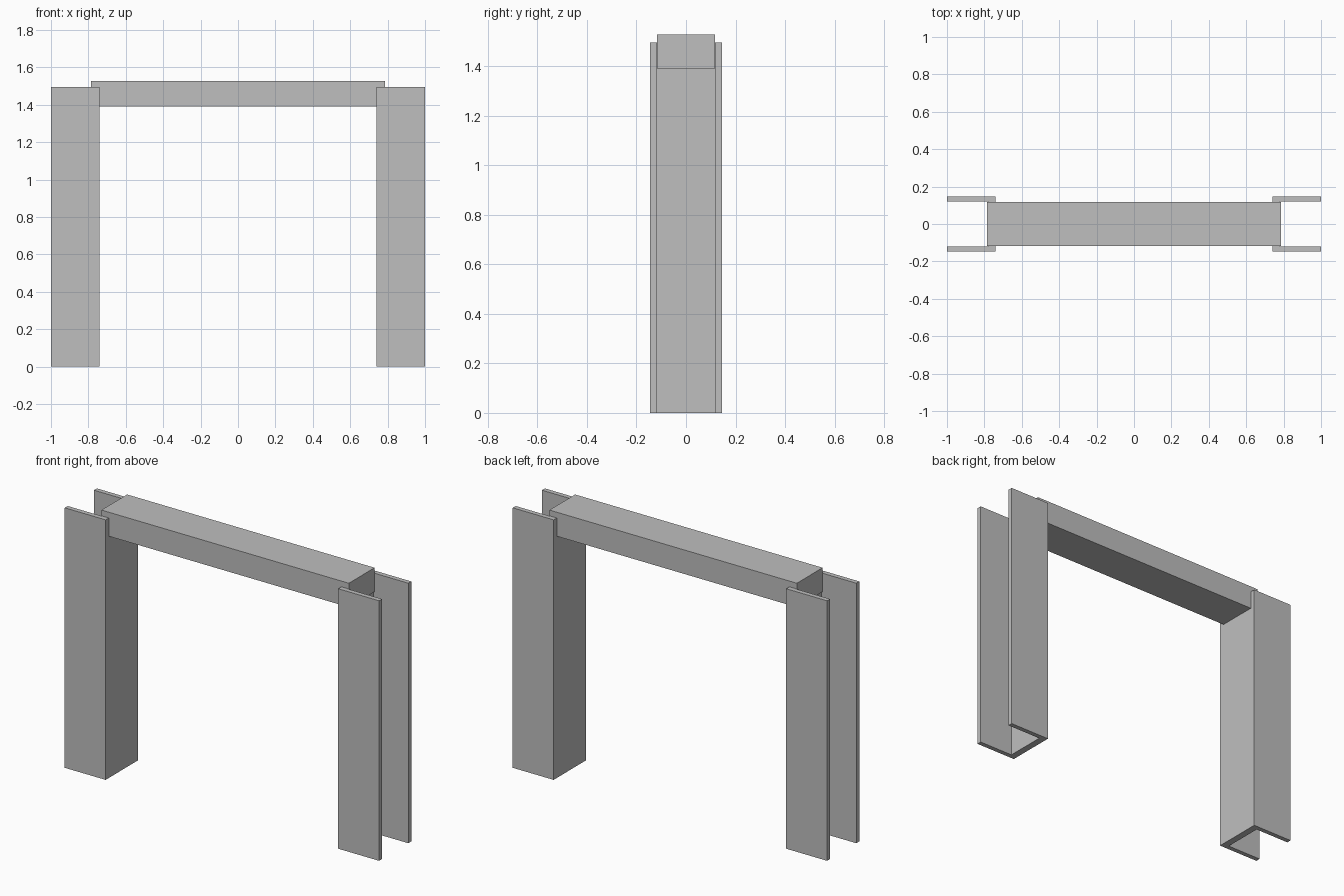
import bpy
import bmesh

old = bpy.data.objects.get("Cube")
if old:
    bpy.data.objects.remove(old, do_unlink=True)

grey = bpy.data.materials.new("plain_grey")
grey.use_nodes = True
grey.diffuse_color = (0.52, 0.52, 0.52, 1)
grey.node_tree.nodes["Principled BSDF"].inputs["Base Color"].default_value = grey.diffuse_color


def extrude_profile(name, points, bottom, top):
    """Raise a flat outline in x, y into a solid."""
    bm = bmesh.new()
    face = bm.faces.new([bm.verts.new((x, y, bottom)) for x, y in points])
    raised = bmesh.ops.extrude_face_region(bm, geom=[face])["geom"]
    verts = [v for v in raised if isinstance(v, bmesh.types.BMVert)]
    bmesh.ops.translate(bm, vec=(0, 0, top - bottom), verts=verts)
    bmesh.ops.recalc_face_normals(bm, faces=bm.faces)
    mesh = bpy.data.meshes.new(name)
    bm.to_mesh(mesh)
    bm.free()
    mesh.materials.append(grey)
    obj = bpy.data.objects.new(name, mesh)
    bpy.context.collection.objects.link(obj)
    return obj


# Channel posts, open towards the outside
inner, outer, web = 0.74, 1.0, 0.04
half_width, half_gap = 0.146, 0.119
half = [(inner, half_width), (outer, half_width),
        (outer, half_gap), (inner + web, half_gap)]
channel = half + [(x, -y) for x, y in reversed(half)]
for name, side in (("left_post", 1), ("right_post", -1)):
    extrude_profile(name, [(side * x, y) for x, y in channel], 0, 1.495)

# Crossbeam resting between the post flanges
beam_end, beam_half = 0.787, 0.117
beam = [(-beam_end, -beam_half), (beam_end, -beam_half),
        (beam_end, beam_half), (-beam_end, beam_half)]
extrude_profile("crossbeam", beam, 1.39, 1.528)
